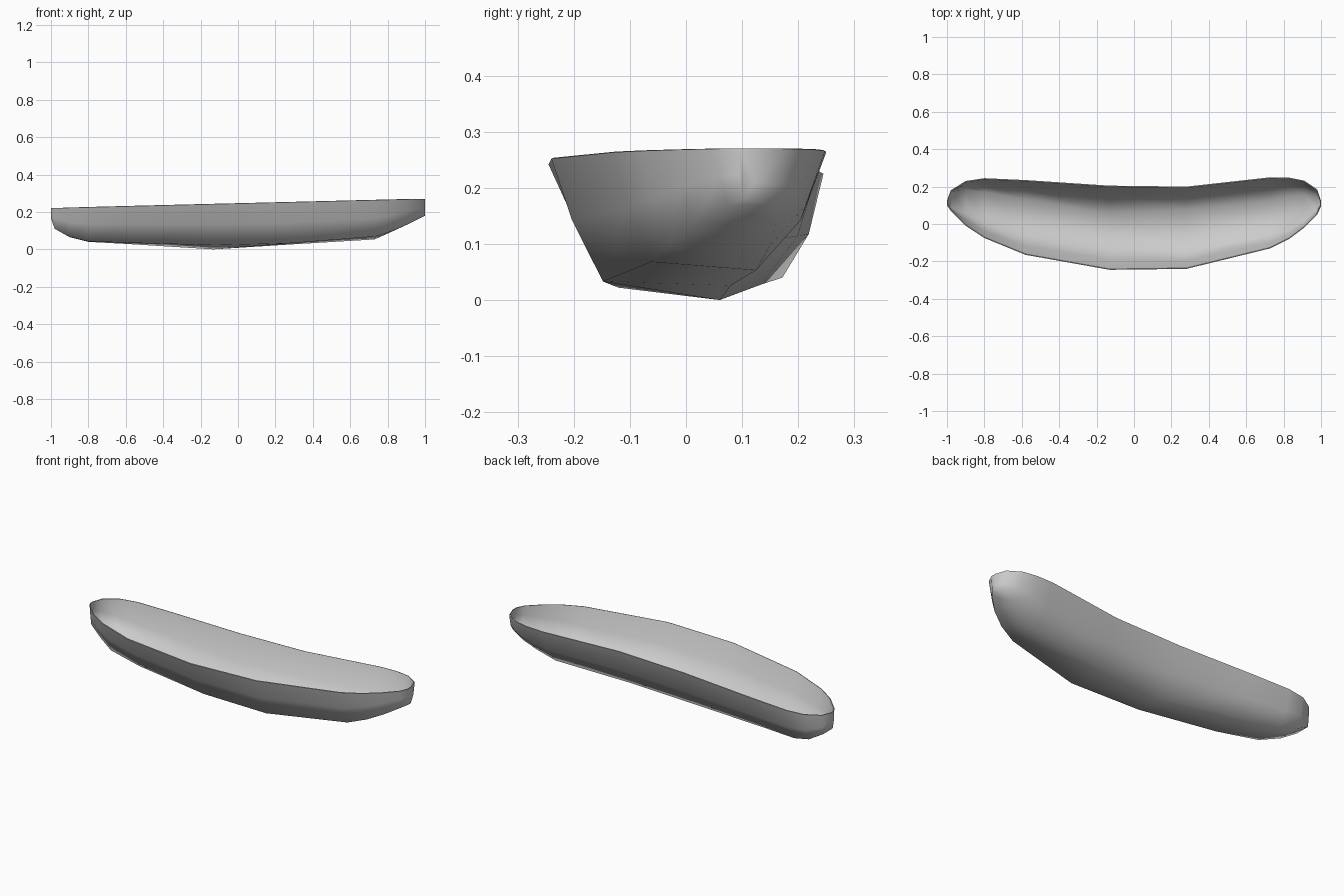
import bpy, bmesh

if "Cube" in bpy.data.objects:
    bpy.data.objects.remove(bpy.data.objects["Cube"])

# Stations along the dish: x, rim back y, rim front y,
# bottom back (y, z), bottom front (y, z)
stations = [
    (-1.00, 0.125, 0.100, 0.122, 0.165, 0.104, 0.165),
    (-0.98, 0.180, 0.070, 0.170, 0.110, 0.085, 0.110),
    (-0.90, 0.230, -0.010, 0.185, 0.065, 0.055, 0.066),
    (-0.80, 0.245, -0.075, 0.172, 0.040, 0.005, 0.042),
    (-0.58, 0.235, -0.165, 0.135, 0.028, -0.055, 0.035),
    (-0.13, 0.205, -0.245, 0.060, 0.000, -0.120, 0.022),
    (0.28, 0.200, -0.240, 0.080, 0.026, -0.148, 0.033),
    (0.73, 0.250, -0.130, 0.125, 0.053, -0.062, 0.068),
    (0.83, 0.248, -0.080, 0.150, 0.098, -0.030, 0.100),
    (0.91, 0.232, -0.020, 0.160, 0.135, 0.013, 0.135),
    (0.98, 0.185, 0.050, 0.150, 0.170, 0.075, 0.170),
    (1.00, 0.125, 0.095, 0.120, 0.180, 0.100, 0.180),
]


def section(x, rb, rf, bb, zb, bf, zf):
    """Cross-section from back rim, under the bottom, to front rim."""
    top = 0.245 + 0.025 * x
    bulge = 0.14 * (rb - bb)
    return [
        (x, rb, top),
        (x, (rb + bb) / 2 + bulge, (top + zb) / 2 - 0.015),
        (x, bb, zb),
        (x, bf, zf),
        (x, (rf + bf) / 2 - 0.1 * (bf - rf), (top + zf) / 2),
        (x, rf, top),
    ]


# Curved dish shell, lofted through the stations
bm = bmesh.new()
rows = [[bm.verts.new(p) for p in section(*s)] for s in stations]
for a, b in zip(rows, rows[1:]):
    for i in range(5):
        bm.faces.new((a[i], a[i + 1], b[i + 1], b[i]))
# Narrow end walls
for row in (rows[0], rows[-1]):
    bm.faces.new(row)
bmesh.ops.recalc_face_normals(bm, faces=bm.faces)
# Make sure the normals face outward, so the thickness goes inward
lowest = min(bm.faces, key=lambda f: f.calc_center_median().z)
if lowest.normal.z > 0:
    bmesh.ops.reverse_faces(bm, faces=bm.faces)

mesh = bpy.data.meshes.new("curved_dish")
bm.to_mesh(mesh)
bm.free()
dish = bpy.data.objects.new("curved_dish", mesh)
bpy.context.collection.objects.link(dish)

# Thin wall
wall = dish.modifiers.new("wall", "SOLIDIFY")
wall.thickness = 0.005
wall.offset = -1

# Smooth walls with a crisp rim
bpy.context.view_layer.objects.active = dish
dish.select_set(True)
bpy.ops.object.modifier_apply(modifier="wall")
bpy.ops.object.shade_smooth_by_angle(angle=1.2)
